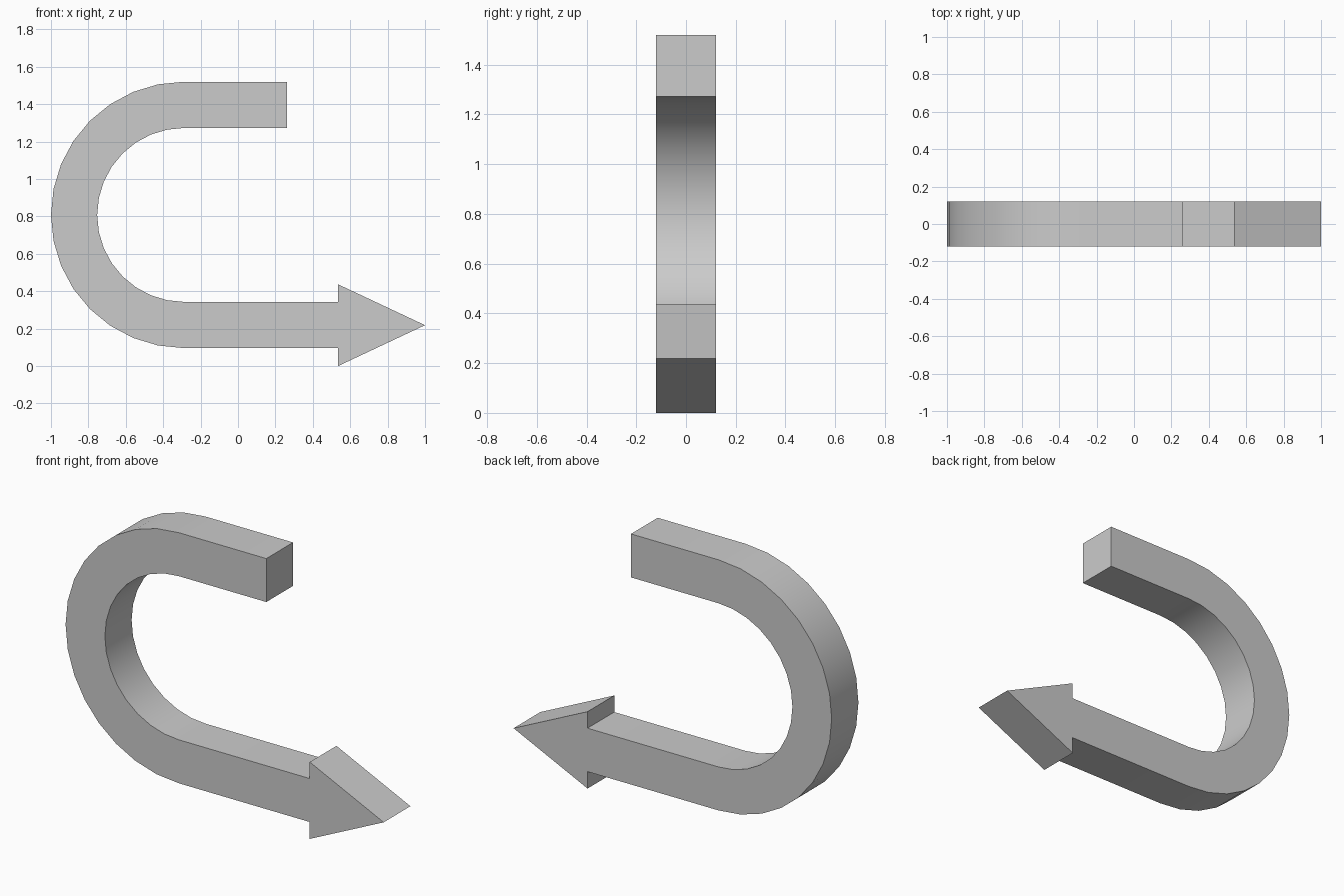
import bpy
import bmesh
from math import sin, cos, pi, radians

cube = bpy.data.objects.get("Cube")
if cube:
    bpy.data.objects.remove(cube, do_unlink=True)

# Main dimensions
HALF_DEPTH = 0.12
BEND_X, BEND_Z = -0.288, 0.808
OUTER, INNER = 0.712, 0.465
STEPS = 16
TAIL_X, NECK_X, TIP_X = 0.262, 0.535, 1.0
HEAD_TOP = 0.437

grey = bpy.data.materials.new("grey")
grey.use_nodes = True
colour = (0.6, 0.6, 0.6, 1)
grey.diffuse_color = colour
grey.node_tree.nodes["Principled BSDF"].inputs["Base Color"].default_value = colour


def bend(radius):
    """Half circle from the top, round the -x side, to the bottom."""
    angles = [pi / 2 + pi * i / STEPS for i in range(STEPS + 1)]
    return [(BEND_X + radius * cos(a), BEND_Z + radius * sin(a)) for a in angles]


# Outline: tail end, outer bend, arrow head, inner bend
outline = [(TAIL_X, BEND_Z + OUTER)] + bend(OUTER)
outline += [(NECK_X, BEND_Z - OUTER), (NECK_X, 0), (TIP_X, HEAD_TOP / 2),
            (NECK_X, HEAD_TOP), (NECK_X, BEND_Z - INNER)]
outline += bend(INNER)[::-1] + [(TAIL_X, BEND_Z + INNER)]

# Extrude the outline through the depth
bm = bmesh.new()
front = bm.faces.new([bm.verts.new((x, -HALF_DEPTH, z)) for x, z in outline])
result = bmesh.ops.extrude_face_region(bm, geom=[front], use_keep_orig=True)
back = [v for v in result["geom"] if isinstance(v, bmesh.types.BMVert)]
bmesh.ops.translate(bm, verts=back, vec=(0, 2 * HALF_DEPTH, 0))
bmesh.ops.recalc_face_normals(bm, faces=bm.faces[:])

mesh = bpy.data.meshes.new("u_turn_arrow")
bm.to_mesh(mesh)
bm.free()
mesh.materials.append(grey)
arrow = bpy.data.objects.new("u_turn_arrow", mesh)
bpy.context.collection.objects.link(arrow)

# Smooth bend with sharp edges
bpy.ops.object.select_all(action="DESELECT")
arrow.select_set(True)
bpy.context.view_layer.objects.active = arrow
bpy.ops.object.shade_smooth_by_angle(angle=radians(30))
